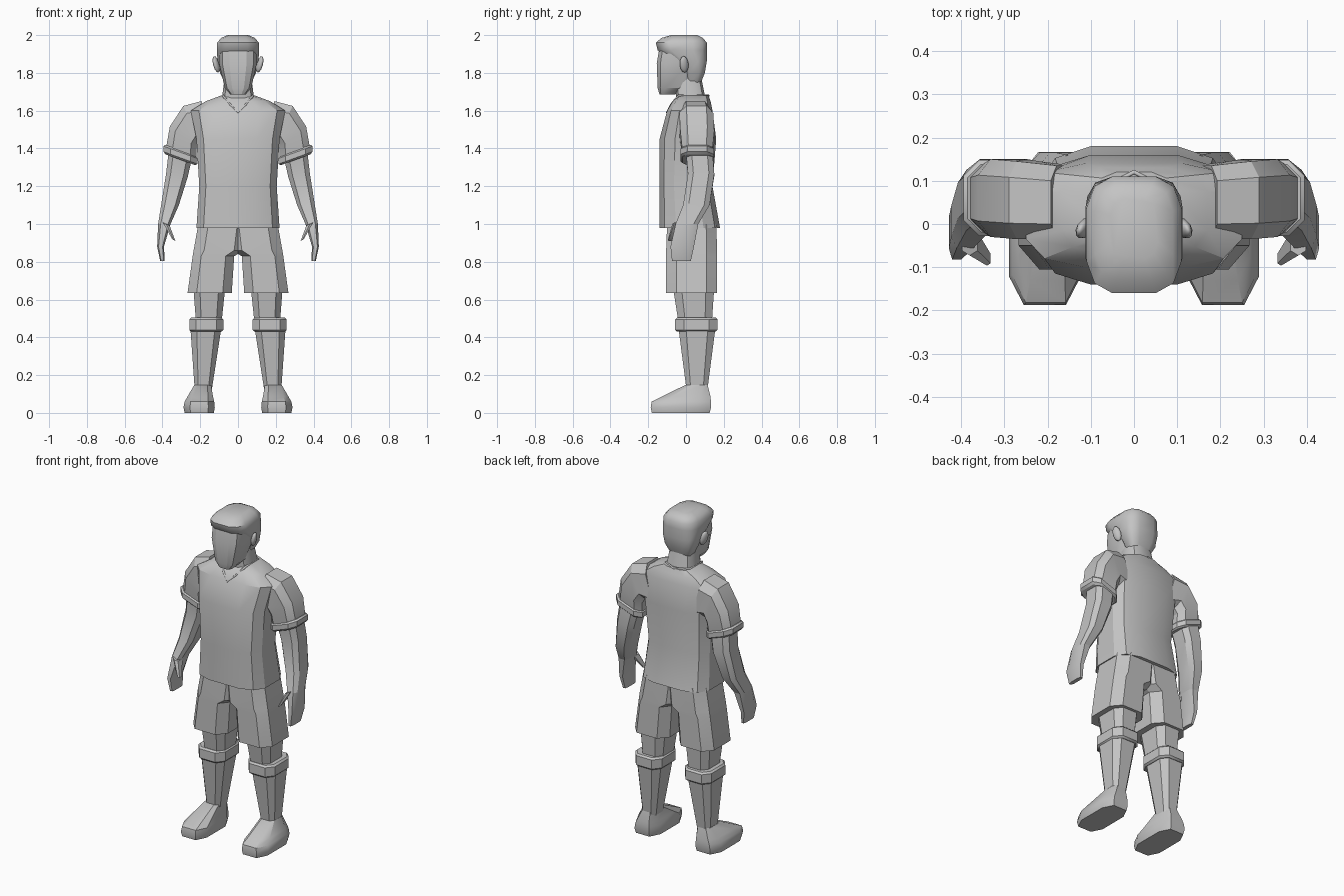
import bpy, bmesh, math
from mathutils import Vector

if "Cube" in bpy.data.objects:
    bpy.data.objects.remove(bpy.data.objects["Cube"], do_unlink=True)

GREY = (0.55, 0.55, 0.55, 1)
grey = bpy.data.materials.new("plain_grey")
grey.use_nodes = True
grey.diffuse_color = GREY
grey.node_tree.nodes["Principled BSDF"].inputs["Base Color"].default_value = GREY


def section(z, wide, deep, x=0, y=0, tilt=0, sides=8):
    """Chamfered-box cross-section of half sizes wide and deep, tilted sideways in degrees."""
    def rounded(value):
        return math.copysign(abs(value / math.cos(math.pi / sides)) ** 0.6, value)

    lean = math.radians(tilt)
    points = []
    for i in range(sides):
        angle = (i + 0.5) * math.tau / sides
        across = wide * rounded(math.cos(angle))
        points.append(Vector((x + across * math.cos(lean),
                              y + deep * rounded(math.sin(angle)),
                              z + across * math.sin(lean))))
    return points


def round_section(**sizes):
    return section(sides=12, **sizes)


def finish(ob, smooth_angle):
    ob.data.materials.append(grey)
    bpy.ops.object.select_all(action="DESELECT")
    ob.select_set(True)
    bpy.context.view_layer.objects.active = ob
    bpy.ops.object.shade_smooth_by_angle(angle=math.radians(smooth_angle))


def loft(name, sections, side=1, smooth_angle=25):
    """Skin a closed part over its cross-sections; side -1 mirrors it."""
    bm = bmesh.new()
    loops = [[bm.verts.new((p.x * side, p.y, p.z)) for p in s] for s in sections]
    for low, high in zip(loops, loops[1:]):
        for i in range(len(low)):
            bm.faces.new((low[i - 1], low[i], high[i], high[i - 1]))
    bm.faces.new(loops[0])
    bm.faces.new(loops[-1])
    bmesh.ops.recalc_face_normals(bm, faces=bm.faces)
    mesh = bpy.data.meshes.new(name)
    bm.to_mesh(mesh)
    bm.free()
    ob = bpy.data.objects.new(name, mesh)
    bpy.context.collection.objects.link(ob)
    finish(ob, smooth_angle)
    return ob


def band(name, side, z, height, **sizes):
    """Folded cloth band with softened rims."""
    ob = loft(name, [section(z=z, **sizes), section(z=z + height, **sizes)], side)
    bevel = ob.modifiers.new("soft_rim", "BEVEL")
    bevel.width = 0.01
    bevel.limit_method = "ANGLE"
    bevel.angle_limit = math.radians(60)


# Shirt
loft("shirt", [
    round_section(z=0.98, y=0.02, wide=0.22, deep=0.16),
    round_section(z=1.2, wide=0.205, deep=0.14),
    round_section(z=1.45, y=0.01, wide=0.22, deep=0.15),
    round_section(z=1.6, y=0.02, wide=0.25, deep=0.12),
    round_section(z=1.65, y=0.03, wide=0.17, deep=0.1),
    round_section(z=1.68, y=0.04, wide=0.09, deep=0.08),
])

# V collar trim: one half of the neckline, then its mirror image
half = [(0, -0.1, 1.59), (0.04, -0.08, 1.63), (0.08, -0.04, 1.68), (0.08, 0.08, 1.68),
        (0, 0.12, 1.68)]
neckline = half + [(-x, y, z) for x, y, z in reversed(half[1:-1])]
trim = bpy.data.curves.new("collar", "CURVE")
trim.dimensions = "3D"
trim.bevel_depth = 0.006
trim.bevel_resolution = 1
spline = trim.splines.new("POLY")
spline.points.add(len(neckline) - 1)
for point, position in zip(spline.points, neckline):
    point.co = (*position, 1)
spline.use_cyclic_u = True
trim.materials.append(grey)
bpy.context.collection.objects.link(bpy.data.objects.new("collar", trim))

# Neck, face and hair
loft("neck", [
    round_section(z=1.63, y=0.03, wide=0.09, deep=0.08),
    round_section(z=1.78, y=0.01, wide=0.07, deep=0.07),
], smooth_angle=40)
loft("face", [
    round_section(z=1.685, y=-0.1, wide=0.04, deep=0.04),
    round_section(z=1.72, y=-0.07, wide=0.07, deep=0.08),
    round_section(z=1.85, y=-0.04, wide=0.1, deep=0.115),
    round_section(z=1.94, y=-0.03, wide=0.1, deep=0.11),
])
loft("hair", [
    round_section(z=1.75, y=0.04, wide=0.07, deep=0.04),
    round_section(z=1.8, y=0.045, wide=0.095, deep=0.055),
    round_section(z=1.86, y=0.025, wide=0.108, deep=0.085),
    round_section(z=1.92, y=-0.02, wide=0.112, deep=0.13),
    round_section(z=1.96, y=-0.025, wide=0.11, deep=0.135),
    round_section(z=1.985, y=-0.02, wide=0.09, deep=0.11),
    round_section(z=2, y=-0.01, wide=0.055, deep=0.07),
], smooth_angle=45)

for side, label in ((1, "left_"), (-1, "right_")):
    # Ear
    bpy.ops.mesh.primitive_uv_sphere_add(segments=10, ring_count=6, radius=1,
                                         location=(side * 0.115, -0.01, 1.845))
    ear = bpy.context.object
    ear.name = label + "ear"
    ear.scale = (0.016, 0.025, 0.045)
    ear.rotation_euler = (0.2, side * 0.2, side * 0.4)
    finish(ear, 50)

    # Sleeve with a turned cuff
    loft(label + "sleeve", [
        section(x=0.16, y=0.05, z=1.53, wide=0.125, deep=0.085, tilt=75),
        section(x=0.245, y=0.055, z=1.53, wide=0.105, deep=0.09, tilt=65),
        section(x=0.29, y=0.06, z=1.46, wide=0.09, deep=0.09, tilt=38),
        section(x=0.3, y=0.06, z=1.38, wide=0.085, deep=0.08, tilt=20),
    ], side)
    band(label + "sleeve_cuff", side, x=0.305, y=0.06, z=1.34, height=0.05,
         wide=0.095, deep=0.088, tilt=20)

    # Arm, flat mitten hand and thumb
    wrist = section(x=0.39, y=0.005, z=1, wide=0.033, deep=0.06)
    loft(label + "arm", [
        section(x=0.305, y=0.07, z=1.37, wide=0.065, deep=0.07, tilt=20),
        section(x=0.323, y=0.08, z=1.26, wide=0.058, deep=0.07, tilt=10),
        section(x=0.36, y=0.055, z=1.1, wide=0.047, deep=0.07),
        wrist,
    ], side, smooth_angle=30)
    loft(label + "hand", [
        wrist,
        section(x=0.41, y=-0.02, z=0.88, wide=0.018, deep=0.062),
        section(x=0.4, y=-0.024, z=0.805, wide=0.012, deep=0.05),
    ], side, smooth_angle=30)
    loft(label + "thumb", [
        section(x=0.38, y=-0.04, z=1, wide=0.02, deep=0.03, tilt=25, sides=6),
        section(x=0.34, y=-0.08, z=0.915, wide=0.01, deep=0.015, tilt=30, sides=6),
    ], side, smooth_angle=40)

    # Half of the shorts, meeting the other half at the crotch
    loft(label + "shorts_leg", [
        section(x=0.15, y=0.03, z=0.635, wide=0.117, deep=0.135),
        section(x=0.13, y=0.03, z=0.83, wide=0.11, deep=0.135),
        section(x=0.1, y=0.03, z=0.86, wide=0.135, deep=0.135),
        section(x=0.08, y=0.03, z=1, wide=0.13, deep=0.13),
    ], side)

    # Knee, sock with a folded band, shoe
    loft(label + "knee", [
        section(x=0.155, y=0.05, z=0.45, wide=0.065, deep=0.085),
        section(x=0.152, y=0.04, z=0.67, wide=0.085, deep=0.11),
    ], side)
    band(label + "sock_band", side, x=0.168, y=0.055, z=0.43, height=0.075,
         wide=0.09, deep=0.112)
    loft(label + "sock", [
        section(x=0.184, y=0.058, z=0.12, wide=0.045, deep=0.055),
        section(x=0.17, y=0.058, z=0.45, wide=0.082, deep=0.098),
    ], side)
    loft(label + "shoe", [
        section(x=0.205, y=-0.028, z=0, wide=0.077, deep=0.153),
        section(x=0.206, y=-0.027, z=0.03, wide=0.083, deep=0.16),
        section(x=0.204, y=-0.025, z=0.06, wide=0.078, deep=0.157),
        section(x=0.2, y=0, z=0.085, wide=0.068, deep=0.13),
        section(x=0.187, y=0.055, z=0.147, wide=0.045, deep=0.06),
    ], side, smooth_angle=32)
